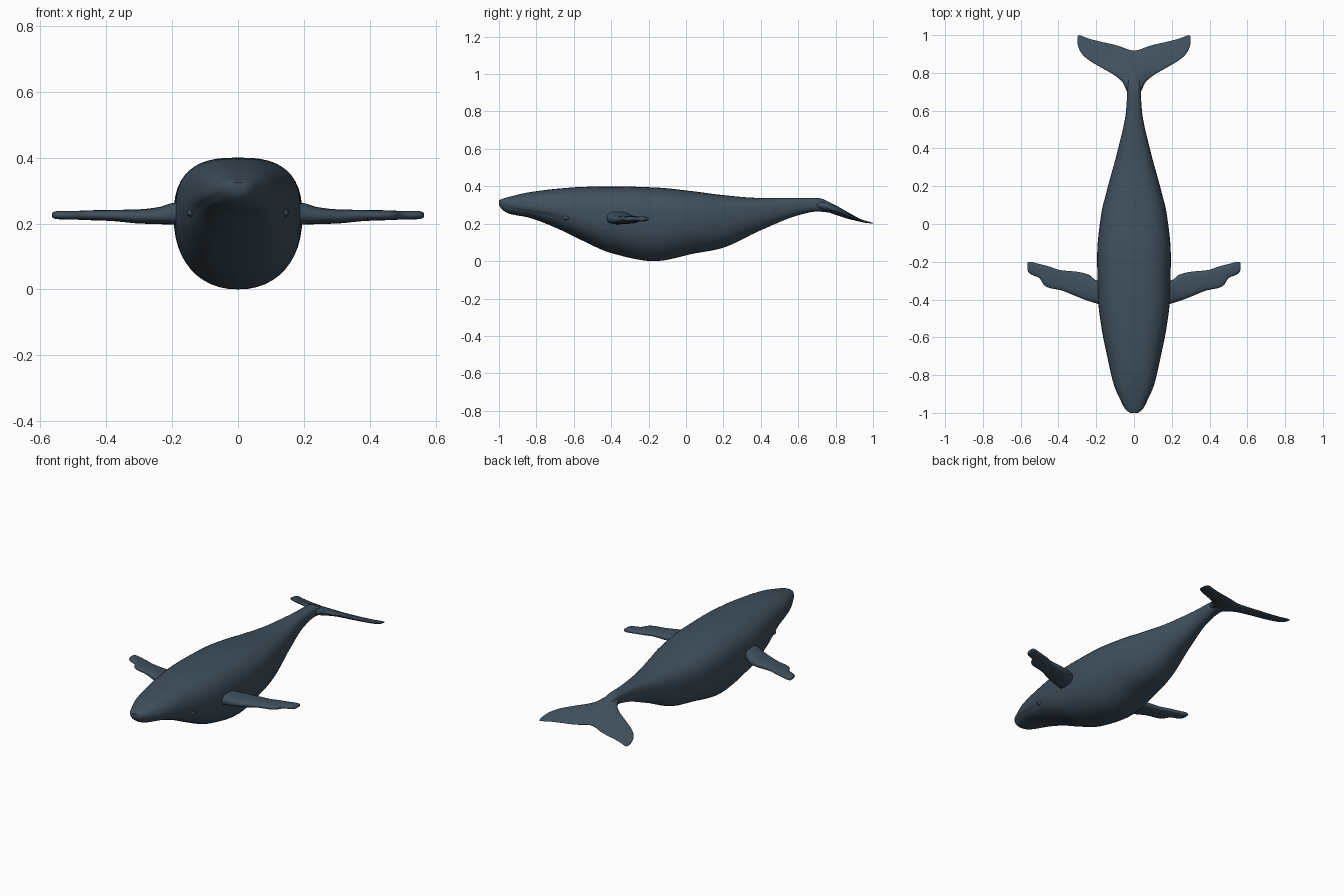
import bpy, bmesh, math

cube = bpy.data.objects.get("Cube")
if cube:
    bpy.data.objects.remove(cube, do_unlink=True)

# The single skin colour
skin = bpy.data.materials.new("dark slate skin")
skin.use_nodes = True
colour = (0.05, 0.08, 0.11, 1)
skin.diffuse_color = colour
shader = skin.node_tree.nodes["Principled BSDF"]
shader.inputs["Base Color"].default_value = colour
shader.inputs["Roughness"].default_value = 0.6


def slope(keys, i, col):
    """Tangent that never overshoots the neighbouring keys."""
    if i == 0 or i == len(keys) - 1:
        j = 1 if i == 0 else i
        return (keys[j][col] - keys[j - 1][col]) / (keys[j][0] - keys[j - 1][0])
    before, here, after = keys[i - 1], keys[i], keys[i + 1]
    a = (here[col] - before[col]) / (here[0] - before[0])
    b = (after[col] - here[col]) / (after[0] - here[0])
    return 2 * a * b / (a + b) if a * b > 0 else 0


def sample(keys, s):
    """Smoothly interpolate a row of the key table at position s."""
    i = 0
    while i < len(keys) - 2 and s > keys[i + 1][0]:
        i += 1
    p, q = keys[i], keys[i + 1]
    h = q[0] - p[0]
    t = (s - p[0]) / h
    row = []
    for c in range(1, len(p)):
        m, n = slope(keys, i, c) * h, slope(keys, i + 1, c) * h
        d = q[c] - p[c]
        row.append(p[c] + t * m + t * t * (3 * d - 2 * m - n) + t ** 3 * (m + n - 2 * d))
    return row


def power(v, n):
    return math.copysign(abs(v) ** (2 / n), v)


def loft(name, keys, section, rings, sides, mirrored=False):
    """Skin a run of closed sections, with flat end caps."""
    bm = bmesh.new()
    first, last = keys[0][0], keys[-1][0]
    previous = None
    for r in range(rings + 1):
        u = r / rings
        u = (u + (1 - math.cos(math.pi * u)) / 2) / 2
        s = first + (last - first) * u
        row = sample(keys, s)
        ring = [bm.verts.new(section(s, row, math.tau * k / sides)) for k in range(sides)]
        if previous:
            for k in range(sides):
                j = (k + 1) % sides
                bm.faces.new((previous[k], previous[j], ring[j], ring[k]))
        else:
            bm.faces.new(ring)
        previous = ring
    bm.faces.new(previous)
    if mirrored:
        bmesh.ops.scale(bm, vec=(-1, 1, 1), verts=bm.verts)
    bmesh.ops.recalc_face_normals(bm, faces=bm.faces)
    mesh = bpy.data.meshes.new(name)
    bm.to_mesh(mesh)
    bm.free()
    return finish(bpy.data.objects.new(name, mesh))


def finish(ob):
    if ob.name not in bpy.context.scene.collection.objects:
        bpy.context.scene.collection.objects.link(ob)
    ob.data.materials.append(skin)
    bpy.ops.object.select_all(action="DESELECT")
    ob.select_set(True)
    bpy.context.view_layer.objects.active = ob
    bpy.ops.object.shade_smooth_by_angle(angle=math.radians(50))
    return ob


# Body: y, half width, belly height, widest height, back height
body_keys = [
    (-1, .02, .3, .312, .325), (-.985, .042, .277, .308, .332),
    (-.94, .068, .252, .295, .345), (-.85, .107, .235, .28, .366),
    (-.7, .142, .18, .26, .386), (-.55, .172, .108, .24, .397),
    (-.4, .19, .043, .23, .4), (-.17, .195, 0, .22, .394),
    (.05, .174, .042, .225, .372), (.18, .143, .066, .23, .355),
    (.4, .084, .165, .26, .338), (.6, .042, .245, .295, .338),
    (.7, .036, .265, .302, .338), (.8, .034, .254, .275, .298),
    (.9, .014, .23, .235, .24)]


def body_section(y, row, angle):
    half, low, mid, high = row
    c, s = math.cos(angle), math.sin(angle)
    x = half * power(c, 2.7 if s > 0 else 2.2)
    z = mid + (high - mid) * power(s, 2.7) if s > 0 else mid + (mid - low) * power(s, 2.2)
    # Lower jaw tucked in beneath the lip, fading out behind the mouth
    head = max(0, min(1, (-.55 - y) / .2)) * max(0, min(1, (y + 1) / .06))
    if s < 0:
        x *= 1 - .09 * head * min(1, -s / .2)
    return x, y, z


loft("body", body_keys, body_section, 90, 48)

# Flipper: x, leading y, trailing y, lower z, upper z
flipper_keys = [
    (.13, -.44, -.31, .195, .272), (.2, -.42, -.298, .197, .262),
    (.24, -.408, -.268, .198, .25), (.3, -.385, -.253, .2, .243),
    (.39, -.35, -.244, .208, .241), (.45, -.338, -.225, .21, .24),
    (.475, -.325, -.218, .211, .239), (.5, -.287, -.212, .212, .238),
    (.545, -.267, -.201, .213, .238), (.558, -.257, -.2, .215, .236),
    (.565, -.24, -.205, .22, .231)]


def flipper_section(x, row, angle):
    lead, trail, low, high = row
    y = (lead + trail) / 2 + (trail - lead) / 2 * power(math.cos(angle), 2.6)
    z = (low + high) / 2 + (high - low) / 2 * power(math.sin(angle), 2.6)
    return x, y, z


# Fluke: x, leading y, trailing y, thickness
fluke_keys = [
    (0, .68, .917, .062), (.035, .7, .925, .058), (.06, .75, .935, .046),
    (.1, .785, .948, .036), (.18, .832, .966, .026), (.24, .868, .982, .02),
    (.275, .9, .995, .016), (.292, .928, 1, .013), (.299, .955, .99, .007)]

# Downward slope of the fluke: y, middle height
fluke_slope = [(.66, .302), (.72, .298), (.8, .272), (.88, .238), (.95, .213), (1, .203)]


def fluke_section(x, row, angle):
    lead, trail, thick = row
    c, s = math.cos(angle), math.sin(angle)
    y = (lead + trail) / 2 + (trail - lead) / 2 * c
    taper = 1 - .4 * (c + 1) / 2
    z = sample(fluke_slope, y)[0] + thick / 2 * taper * s
    return x, y, z


for side, flip in (("left", False), ("right", True)):
    loft(side + "_flipper", flipper_keys, flipper_section, 48, 24, flip)
    loft(side + "_fluke", fluke_keys, fluke_section, 40, 32, flip)
    # Small eyelid bulge behind the corner of the mouth
    sign = -1 if flip else 1
    bpy.ops.mesh.primitive_uv_sphere_add(
        segments=16, ring_count=8, radius=1, location=(sign * .143, -.64, .232))
    lid = bpy.context.object
    lid.name = side + "_eyelid"
    lid.scale = (.012, .024, .012)
    finish(lid)
